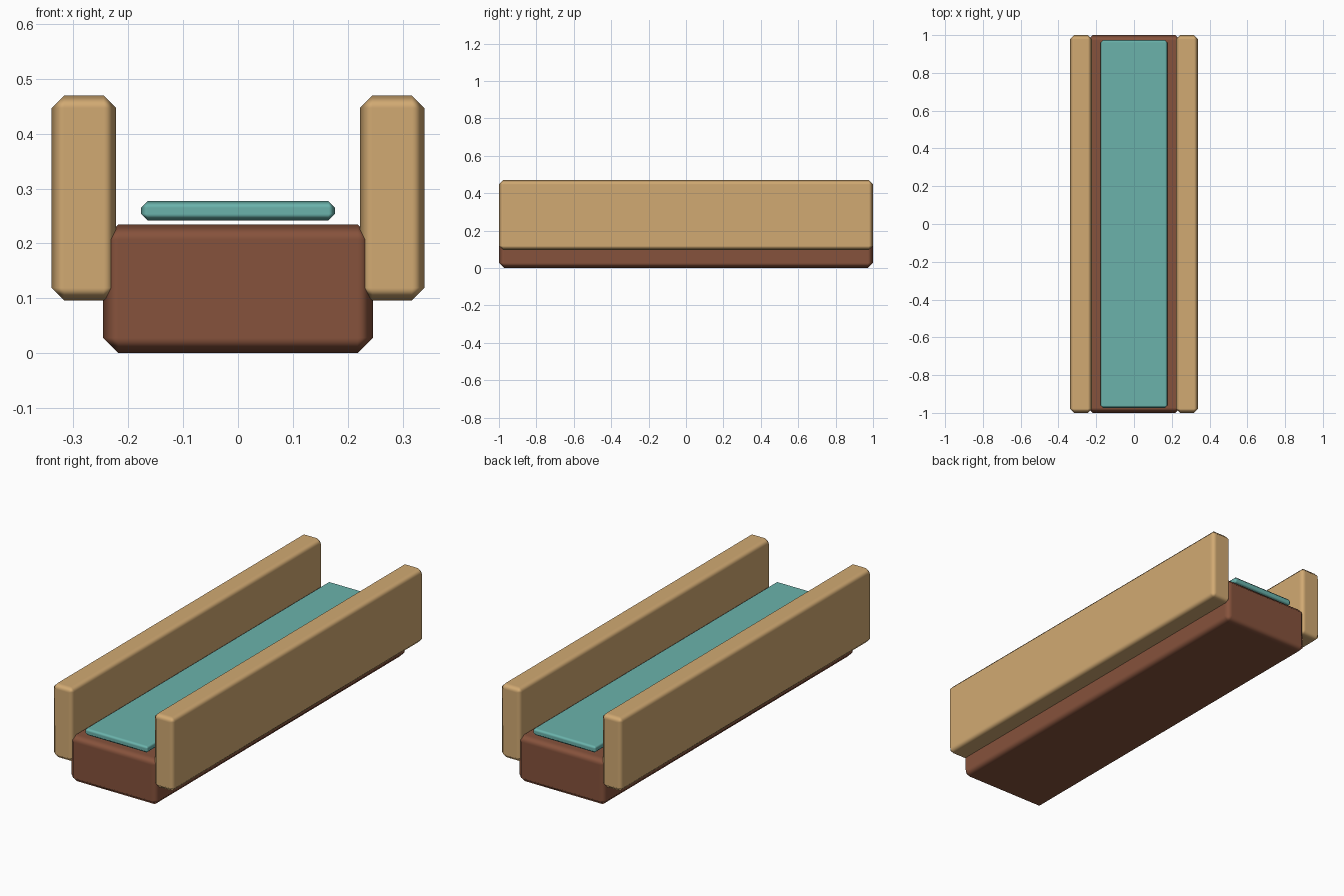
import bpy

if "Cube" in bpy.data.objects:
    bpy.data.objects.remove(bpy.data.objects["Cube"])


def make_material(name, rgb):
    mat = bpy.data.materials.new(name)
    mat.diffuse_color = (*rgb, 1.0)
    mat.use_nodes = True
    mat.node_tree.nodes["Principled BSDF"].inputs["Base Color"].default_value = mat.diffuse_color
    return mat


def chamfered_box(name, low, high, width, mat):
    """Box between two corners with one-step chamfers and soft shading."""
    centre = [(a + b) / 2 for a, b in zip(low, high)]
    bpy.ops.mesh.primitive_cube_add(size=1, location=centre)
    obj = bpy.context.object
    obj.name = name
    obj.scale = [b - a for a, b in zip(low, high)]
    bpy.ops.object.transform_apply(location=False, rotation=False, scale=True)
    obj.data.materials.append(mat)
    bpy.ops.object.shade_smooth()
    bevel = obj.modifiers.new("chamfer", 'BEVEL')
    bevel.width = width
    bevel.segments = 1
    bevel.limit_method = 'NONE'
    bevel.harden_normals = True
    return obj


brown = make_material("brown wood", (0.24, 0.085, 0.045))
tan = make_material("tan wood", (0.64, 0.40, 0.17))
teal = make_material("teal", (0.145, 0.45, 0.41))

# Trough floor block
chamfered_box("base", (-0.246, -1, 0), (0.246, 1, 0.235), 0.028, brown)

# Side walls
for side, name in ((-1, "left_wall"), (1, "right_wall")):
    x0, x1 = sorted((side * 0.222, side * 0.34))
    chamfered_box(name, (x0, -1, 0.096), (x1, 1, 0.47), 0.023, tan)

# Thin strip floating just over the floor
chamfered_box("channel_strip", (-0.177, -0.973, 0.242), (0.177, 0.973, 0.277), 0.012, teal)
